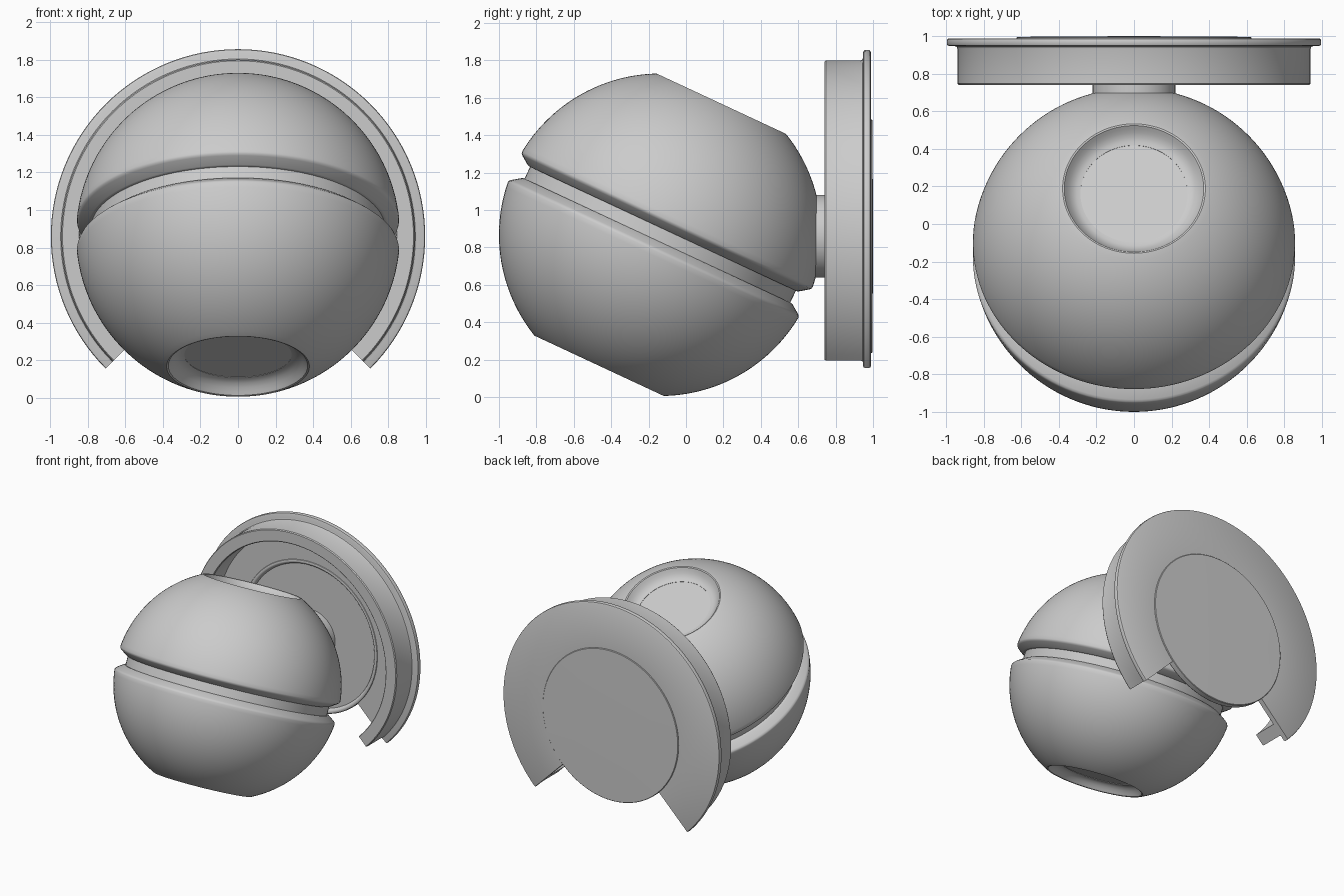
import bpy, bmesh
from math import sin, cos, pi, radians, asin, sqrt
from mathutils import Matrix

if "Cube" in bpy.data.objects:
    bpy.data.objects.remove(bpy.data.objects["Cube"])


def lathe(name, profile, frame, start=0, sweep=360, steps=128, closed=False):
    """Revolve (radius, height) points round the local z axis of frame."""
    bm = bmesh.new()
    full = sweep == 360
    rows = []
    for i in range(steps if full else steps + 1):
        a = radians(start + sweep * i / steps)
        rows.append([bm.verts.new((r * cos(a), r * sin(a), h)) for r, h in profile])
    n = len(profile)
    for i in range(steps):
        p, q = rows[i], rows[(i + 1) % len(rows)]
        for j in range(n if closed else n - 1):
            k = (j + 1) % n
            bm.faces.new((p[j], q[j], q[k], p[k]))
    if closed and not full:
        bm.faces.new(rows[0])
        bm.faces.new(rows[-1])
    bmesh.ops.remove_doubles(bm, verts=bm.verts, dist=1e-5)
    bmesh.ops.recalc_face_normals(bm, faces=bm.faces)
    bm.transform(frame)
    bmesh.ops.recalc_face_normals(bm, faces=bm.faces)
    mesh = bpy.data.meshes.new(name)
    bm.to_mesh(mesh)
    bm.free()
    ob = bpy.data.objects.new(name, mesh)
    bpy.context.collection.objects.link(ob)
    bpy.ops.object.select_all(action='DESELECT')
    ob.select_set(True)
    bpy.context.view_layer.objects.active = ob
    bpy.ops.object.shade_smooth_by_angle(angle=radians(35))
    return ob


R = 0.862
ball = Matrix.Translation((0, -0.138, 0.868)) @ Matrix.Rotation(radians(-25), 4, 'X')
wall = Matrix.Translation((0, 0, 0.86)) @ Matrix.Rotation(radians(-90), 4, 'X')

# Half shell: recessed opening, flared lip, spherical side, chamfered groove edge
shell = [(0.285, 0.69), (0.285, 0.705), (0.305, 0.709), (0.325, 0.719),
         (0.345, 0.736), (0.36, 0.755), (0.371, 0.77), (0.38, 0.773)]
lat0, lat1 = asin(sqrt(1 - (0.388 / R) ** 2)), asin(0.09 / R)
shell += [(R * cos(t), R * sin(t)) for t in
          (lat0 + (lat1 - lat0) * i / 32 for i in range(33))]
shell += [(0.854, 0.079), (0.845, 0.071), (0.80, 0.039), (0.792, 0.035), (0.78, 0.035)]

for label, flip in (("upper", 1), ("lower", -1)):
    frame = ball @ Matrix.Diagonal((1, 1, flip, 1))
    lathe(label + "_shell", shell, frame)
    lathe(label + "_lens", [(0, 0.703), (0.285, 0.703)], frame)

# Band at the bottom of the groove
lathe("groove_core", [(0.784, -0.037), (0.784, 0.037)], ball)

# Neck joining the ball to the mounting disc
lathe("neck", [(0.22, 0.65), (0.22, 0.97)], wall, steps=64)

# Mounting disc with a raised front lip and slightly domed back
lathe("mounting_disc",
      [(0, 0.965), (0.585, 0.965), (0.592, 0.95), (0.6, 0.942), (0.61, 0.94),
       (0.62, 0.943), (0.625, 0.95), (0.625, 0.992), (0.621, 0.996),
       (0.4, 0.998), (0, 1.0)], wall)

# Open ring: thin back flange with a forward wall, gap at the bottom
lathe("open_ring",
      [(0.61, 0.988), (0.985, 0.988), (0.993, 0.984), (0.996, 0.976),
       (0.996, 0.958), (0.993, 0.951), (0.985, 0.947), (0.955, 0.947),
       (0.944, 0.943), (0.94, 0.932), (0.94, 0.748), (0.934, 0.74),
       (0.846, 0.74), (0.84, 0.746), (0.84, 0.947), (0.61, 0.947)],
      wall, start=135, sweep=270, steps=96, closed=True)
